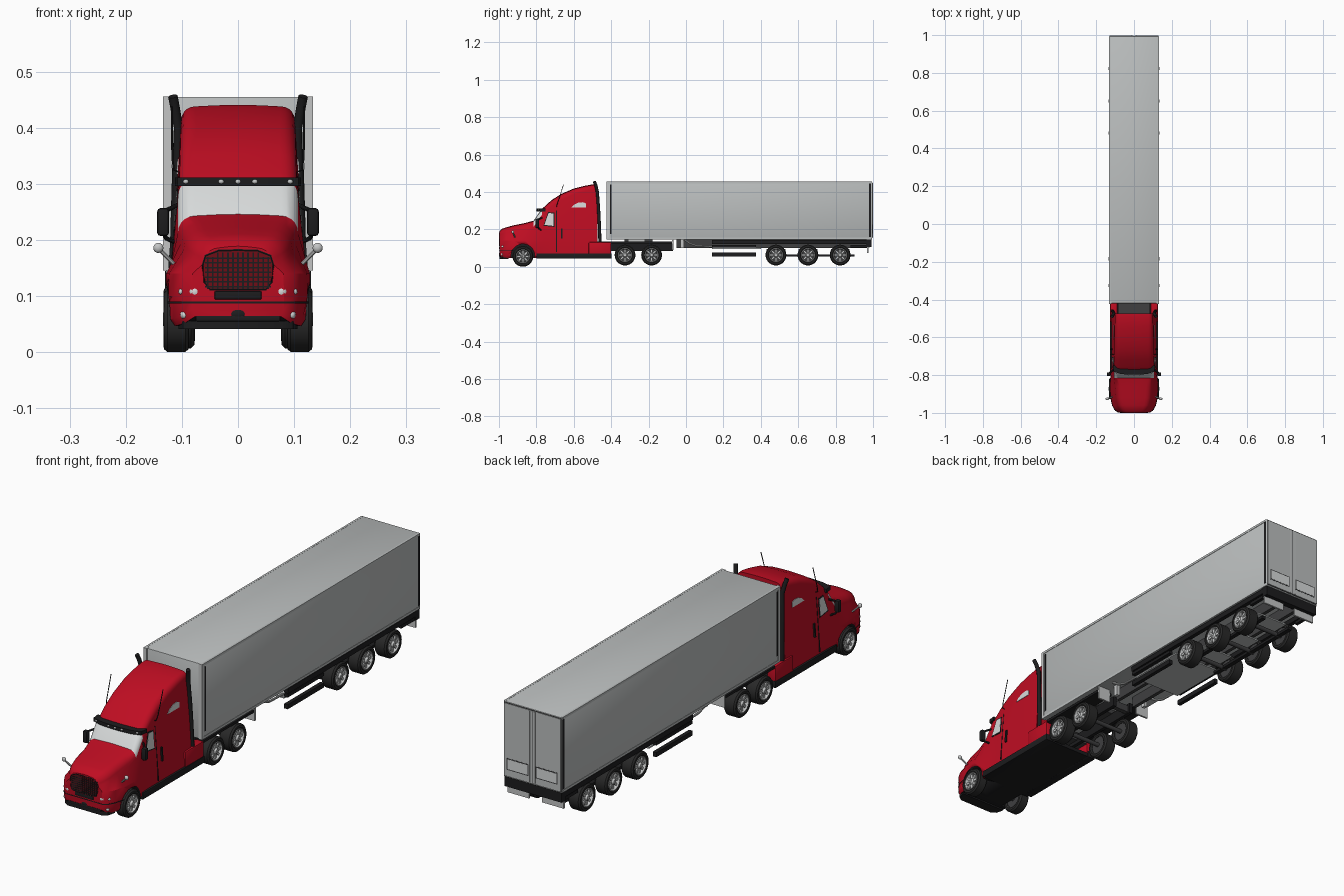
import bpy, bmesh, math
from mathutils import Vector, Matrix

if "Cube" in bpy.data.objects:
    bpy.data.objects.remove(bpy.data.objects["Cube"])

def mat(name, r, g, b):
    m = bpy.data.materials.new(name)
    m.diffuse_color = (r, g, b, 1)
    m.use_nodes = True
    m.node_tree.nodes["Principled BSDF"].inputs["Base Color"].default_value = m.diffuse_color
    return m
RED = mat("cab_red", .52, .004, .016)
DARKRED = mat("grille_red", .16, .004, .008)
BLACK = mat("black_trim", .012, .012, .013)
RUBBER = mat("tyre_rubber", .022, .022, .022)
SILVER = mat("silver", .55, .56, .56)
GREY = mat("trailer_grey", .50, .52, .52)
GLASS = mat("pale_glass", .68, .70, .70)
STEEL = mat("dark_steel", .05, .05, .052)

def obj(name, bm, *mats, angle=35):
    bmesh.ops.recalc_face_normals(bm, faces=bm.faces)
    me = bpy.data.meshes.new(name)
    bm.to_mesh(me); bm.free()
    o = bpy.data.objects.new(name, me)
    bpy.context.collection.objects.link(o)
    for m in mats: me.materials.append(m)
    bpy.ops.object.select_all(action='DESELECT')
    o.select_set(True); bpy.context.view_layer.objects.active = o
    bpy.ops.object.shade_smooth_by_angle(angle=math.radians(angle))
    return o

def add_box(bm, x0, x1, y0, y1, z0, z1):
    M = Matrix.Translation(((x0+x1)/2, (y0+y1)/2, (z0+z1)/2)) @ Matrix.Diagonal((x1-x0, y1-y0, z1-z0, 1))
    bmesh.ops.create_cube(bm, size=1, matrix=M)

def boxes(name, m, *bs, mirror=False, bevel=0):
    bm = bmesh.new()
    for b in bs:
        add_box(bm, *b)
        if mirror: add_box(bm, -b[1], -b[0], *b[2:])
    if bevel: bmesh.ops.bevel(bm, geom=bm.edges[:], offset=bevel, segments=2, affect='EDGES', profile=.5)
    return obj(name, bm, m)

def loft(bm, rings):
    vs = [[bm.verts.new(p) for p in r] for r in rings]
    n = len(vs[0]); out = []
    for a, b in zip(vs, vs[1:]):
        out.append([bm.faces.new((a[i], a[(i+1) % n], b[(i+1) % n], b[i])) for i in range(n)])
    bm.faces.new(vs[0]); bm.faces.new(vs[-1])
    return out

def tubes(name, m, paths, r, seg=10):
    """Round bars along 3D paths, mirrored to both sides."""
    bm = bmesh.new()
    for path in paths:
        for s in (1, -1):
            P = [Vector((s*x, y, z)) for x, y, z in path]
            rings = []
            for i, p in enumerate(P):
                t = (P[min(i+1, len(P)-1)] - P[max(i-1, 0)]).normalized()
                q = t.to_track_quat('Z', 'Y')
                rings.append([p + q @ Vector((r*math.cos(k*math.tau/seg), r*math.sin(k*math.tau/seg), 0)) for k in range(seg)])
            loft(bm, rings)
    return obj(name, bm, m)

def balls(name, m, items):
    bm = bmesh.new()
    for (x, y, z, rx, ry, rz) in items:
        for s in ((1, -1) if x else (1,)):
            bmesh.ops.create_uvsphere(bm, u_segments=20, v_segments=12, radius=1,
                matrix=Matrix.Translation((s*x, y, z)) @ Matrix.Diagonal((rx, ry, rz, 1)))
    return obj(name, bm, m)

def prism_xy(name, m, pts, z0, z1):
    bm = bmesh.new()
    full = pts + [(-x, y) for x, y in reversed(pts)]
    loft(bm, [[(x, y, z) for x, y in full] for z in (z0, z1)])
    return obj(name, bm, m)

# Cab body: lofted stations (y, lower half width, upper half width, top, corner radius, bottom)
ST = [(-.998, .082, .062, .186, .028, .064), (-.986, .100, .078, .199, .035, .053), (-.96, .115, .090, .208, .037, .048),
      (-.92, .124, .097, .219, .037, .046), (-.86, .129, .102, .231, .037, .046), (-.815, .124, .107, .243, .03, .046),
      (-.77, .121, .107, .308, .03, .046), (-.755, .12, .106, .32, .03, .046), (-.72, .12, .105, .352, .03, .046),
      (-.67, .12, .104, .385, .03, .046), (-.6, .12, .103, .415, .028, .046), (-.54, .12, .102, .43, .026, .046),
      (-.495, .12, .101, .438, .024, .046), (-.473, .119, .100, .437, .022, .046)]
def section(y, w, wt, zt, r, zb):
    h = [(0, zb), (w*.93, zb), (w, zb+.012), (w, .10), (w-.001, .14)]
    h += [(wt-r+r*math.cos(math.radians(18*a)), zt-r+r*math.sin(math.radians(18*a))) for a in range(6)]
    h += [((wt-r)*.5, zt+.002), (0, zt+.003)]
    return [(x, y, z) for x, z in h] + [(-x, y, z) for x, z in h[-2:0:-1]]
bm = bmesh.new()
bands = loft(bm, [section(*s) for s in ST])
bmesh.ops.recalc_face_normals(bm, faces=bm.faces)
for f in bm.faces:
    if f.normal.z < -.6: f.material_index = 1
for f in bands[5]:                       # windscreen band
    if f.calc_center_median().z > .25: f.material_index = 2
cab = obj("cab_body", bm, RED, BLACK, GLASS, angle=32)
bm = bmesh.new()
for s in (1, -1):
    bmesh.ops.create_cone(bm, cap_ends=True, segments=40, radius1=.063, radius2=.063, depth=.085,
        matrix=Matrix.Translation((s*.126, -.872, .058)) @ Matrix.Rotation(math.pi/2, 4, 'Y'))
for f in bm.faces: f.material_index = 1
cutter = obj("wheel_arch_cutter", bm, RED, BLACK, GLASS)
cutter.hide_render = True; cutter.hide_viewport = True
mod = cab.modifiers.new("arches", 'BOOLEAN'); mod.object = cutter; mod.operation = 'DIFFERENCE'

def side_x(y, z):
    for a, b in zip(ST, ST[1:]):
        if a[0] <= y <= b[0]:
            t = (y-a[0])/(b[0]-a[0])
            _, w, wt, zt, r, _ = [p+(q-p)*t for p, q in zip(a, b)]
            return w + (wt-w)*(z-.14)/(zt-r-.14)
def side_plate(name, m, pts, out):
    bm = bmesh.new()
    for s in (1, -1):
        loft(bm, [[(s*(side_x(y, z)+d), y, z) for y, z in pts] for d in (-.004, out)])
    obj(name, bm, m)
door_win = [(-.757, .224), (-.708, .218), (-.708, .285), (-.735, .287)]
side_plate("door_window_seal", BLACK, [(-.762, .219), (-.704, .213), (-.704, .29), (-.738, .292)], .001)
side_plate("door_window", GLASS, door_win, .002)
side_plate("sleeper_window", GLASS, [(-.612, .318), (-.535, .318), (-.535, .338), (-.55, .345), (-.575, .343), (-.598, .332)], .002)
side_plate("door_seam", BLACK, [(-.694, .08), (-.691, .08), (-.691, .3), (-.694, .3)], .0006)
side_plate("grab_handle", BLACK, [(-.668, .15), (-.66, .15), (-.66, .205), (-.668, .205)], .005)

# Sun visor, marker lamps, lower skirts
prism_xy("sun_visor", BLACK, [(.112, -.75), (.108, -.782), (.07, -.794), (.02, -.798)], .296, .311)
balls("marker_lamps", SILVER, [(x, y, .304, .005, .004, .004) for x, y in ((0, -.798), (.03, -.797), (.093, -.787))])
boxes("rear_skirt", RED, (.088, .126, -.52, -.4, .05, .132), mirror=True, bevel=.006)
boxes("side_step", BLACK, (.09, .128, -.80, -.398, .043, .071), mirror=True, bevel=.003)
boxes("cab_belly", BLACK, (-.112, .112, -.80, -.40, .044, .06))

# Nose: grille, bumper seam, slots, lamps
bm = bmesh.new()
gr = [(.05, .112), (.06, .125), (.063, .155), (.058, .172), (.035, .181)]
ring = gr + [(-x, z) for x, z in reversed(gr)]
loft(bm, [[(x, y, z) for x, z in ring] for y in (-.9985, -.985)])
obj("grille_panel", bm, DARKRED)
bars = [(x*.009-.0016, x*.009+.0016, -1, -.995, .113, .178 if abs(x) < 5 else .17) for x in range(-6, 7)]
bars += [(-.059, .059, -1, -.995, z*.0085+.1155, z*.0085+.118) for z in range(7)]
boxes("grille_bars", BLACK, *bars)
tubes("grille_frame", BLACK, [[(0, -.998, .112)] + [(x, -.998, z) for x, z in gr] + [(0, -.998, .182)]], .002, 6)
edge = [(s[1]+.0012, s[0]-.001) for s in ST[3::-1]]
prism_xy("bumper_seam", BLACK, edge, .087, .090)
prism_xy("bumper_lip", BLACK, [(.106, -.95), (.098, -.982), (.078, -.996)], .041, .056)
boxes("bumper_slots", BLACK, (-.042, .042, -.9995, -.985, .094, .109), (-.075, .075, -.9995, -.985, .055, .065), bevel=.002)
balls("tow_cover", BLACK, [(0, -.993, .068, .018, .007, .011)])
balls("headlamps", GLASS, [(.077, -.991, .108, .011, .008, .012), (.1, -.979, .108, .006, .007, .006), (.095, -.982, .067, .008, .008, .008)])

# Mirrors, aerials, exhaust stacks
boxes("door_mirrors", BLACK, (.123, .144, -.805, -.785, .207, .257), mirror=True, bevel=.006)
tubes("mirror_arms", BLACK, [[(.134, -.795, .215), (.128, -.785, .203), (.112, -.775, .196)],
                             [(.134, -.795, .25), (.108, -.77, .262)]], .004)
tubes("hood_mirror_stalks", SILVER, [[(.115, -.915, .158), (.14, -.925, .183)]], .0035)
balls("hood_mirrors", SILVER, [(.142, -.926, .186, .009, .007, .009)])
tubes("aerials", BLACK, [[(.103, -.69, .32), (.114, -.692, .325), (.117, -.685, .345), (.118, -.655, .438)]], .0018, 6)
tubes("exhaust_stacks", BLACK, [[(.116, -.49, .456), (.112, -.482, .435), (.106, -.474, .40), (.109, -.468, .32), (.112, -.463, .22), (.114, -.46, .13)]], .0085, 14)

# Tractor chassis
boxes("chassis_rails", BLACK, (.035, .05, -.5, -.07, .085, .128), mirror=True)
boxes("chassis_deck", STEEL, (-.085, .085, -.48, -.40, .10, .135), (-.05, .05, -.33, -.18, .126, .145), (-.05, .05, -.1, -.08, .09, .12))
boxes("drive_guards", BLACK, (.06, .125, -.40, -.07, .124, .134), mirror=True)
boxes("guard_brackets", SILVER, (.07, .128, -.075, -.067, .09, .148), (.04, .1, -.31, -.22, .136, .15), mirror=True)

# Wheels
def wheels(name, places, width, outer=.133, r=.0555):
    bt, br, bd = bmesh.new(), bmesh.new(), bmesh.new()
    def lathe(bm, prof, s, y, z, seg=36):
        rings = [[bm.verts.new((s*x, y+q*math.cos(k*math.tau/seg), z+q*math.sin(k*math.tau/seg))) for k in range(seg)] for x, q in prof]
        for a, b in zip(rings, rings[1:] + rings[:1]):
            for k in range(seg): bm.faces.new((a[k], a[(k+1) % seg], b[(k+1) % seg], b[k]))
    for y, z in places:
        for s in (1, -1):
            o, i = outer, outer-width
            lathe(bt, [(o-.004, .036), (o, .042), (o-.001, .05), (o-.007, r), (i+.007, r), (i+.001, .05), (i, .042), (i+.004, .036)], s, y, z)
            lathe(br, [(o-.002, .037), (o-.001, .034), (o-.006, .031), (o-.03, .031), (o-.03, .037)], s, y, z)
            lathe(br, [(o-.03, .001), (o-.03, .014), (o-.006, .013), (o+.001, .008), (o+.001, .001)], s, y, z, 20)
            for k in range(8):
                M = Matrix.Translation((s*(o-.009), y, z)) @ Matrix.Rotation(k*math.tau/8, 4, 'X') @ Matrix.Translation((0, .022, 0))
                bmesh.ops.create_cube(br, size=1, matrix=M @ Matrix.Diagonal((.006, .024, .010, 1)))
            bmesh.ops.create_cone(bd, cap_ends=True, segments=28, radius1=.036, radius2=.036, depth=width-.022,
                matrix=Matrix.Translation((s*(o-.016-(width-.022)/2), y, z)) @ Matrix.Rotation(math.pi/2, 4, 'Y'))
        bmesh.ops.create_cone(bd, cap_ends=True, segments=14, radius1=.009, radius2=.009, depth=.2,
            matrix=Matrix.Translation((0, y, z)) @ Matrix.Rotation(math.pi/2, 4, 'Y'))
    obj(name+"_tyres", bt, RUBBER); obj(name+"_rims", br, SILVER); obj(name+"_axles", bd, STEEL)
TR = (.481, .652, .824)
wheels("front", [(-.872, .0557)], .046)
wheels("drive", [(-.326, .0625), (-.184, .0625)], .056)
wheels("trailer", [(y, .0625) for y in TR], .056)

# Trailer box, edge strips and doors
boxes("trailer_box", GREY, (-.132, .132, -.42, .994, .146, .455), bevel=.002)
boxes("trailer_rails", GREY, (.125, .1335, -.421, .99, .146, .156), (.125, .1335, -.421, .99, .446, .4555), mirror=True)
boxes("trailer_corner_strips", BLACK, (.12, .1328, -.406, -.398, .175, .44), (.12, .1332, .978, .990, .16, .445), mirror=True)
boxes("nose_frame", SILVER, (.118, .1335, -.424, -.41, .146, .4555), mirror=True)
boxes("door_gap", STEEL, (-.13, .13, .99, .9955, .15, .452))
boxes("rear_doors", GREY, (.0015, .129, .99, .998, .153, .45), mirror=True)
boxes("door_panel_frames", STEEL, (.016, .116, .99, .9986, .178, .226), mirror=True)
boxes("door_panels", GLASS, (.02, .112, .99, .9992, .182, .222), mirror=True)
boxes("door_lock_bars", SILVER, (.010, .014, .99, 1.0, .155, .448), mirror=True)

# Trailer underside
boxes("side_beams", BLACK, (.112, .13, .14, .98, .121, .142), (.112, .128, .14, .375, .104, .117), (.112, .128, .14, .375, .056, .075),
      (.112, .126, .88, .98, .104, .117), (.06, .078, .43, .90, .054, .066), mirror=True)
boxes("rear_beam", BLACK, (-.13, .13, .965, .992, .105, .145))
boxes("rear_flaps", SILVER, (.03, .128, .968, .976, .074, .108), mirror=True)
boxes("trailer_spine", STEEL, (.035, .05, -.05, .97, .10, .148), mirror=True)
boxes("under_trays", GREY, (-.112, .112, .14, .40, .096, .102), *[(-.07, .07, y-.05, y+.05, .088, .094) for y in TR])
tubes("support_pipes", SILVER, [[(.1, -.01, .146), (.1, .02, .125), (.1, .06, .111), (.1, .15, .108)]], .005)
boxes("landing_legs", SILVER, (.065, .08, -.03, -.012, .10, .148), mirror=True)
